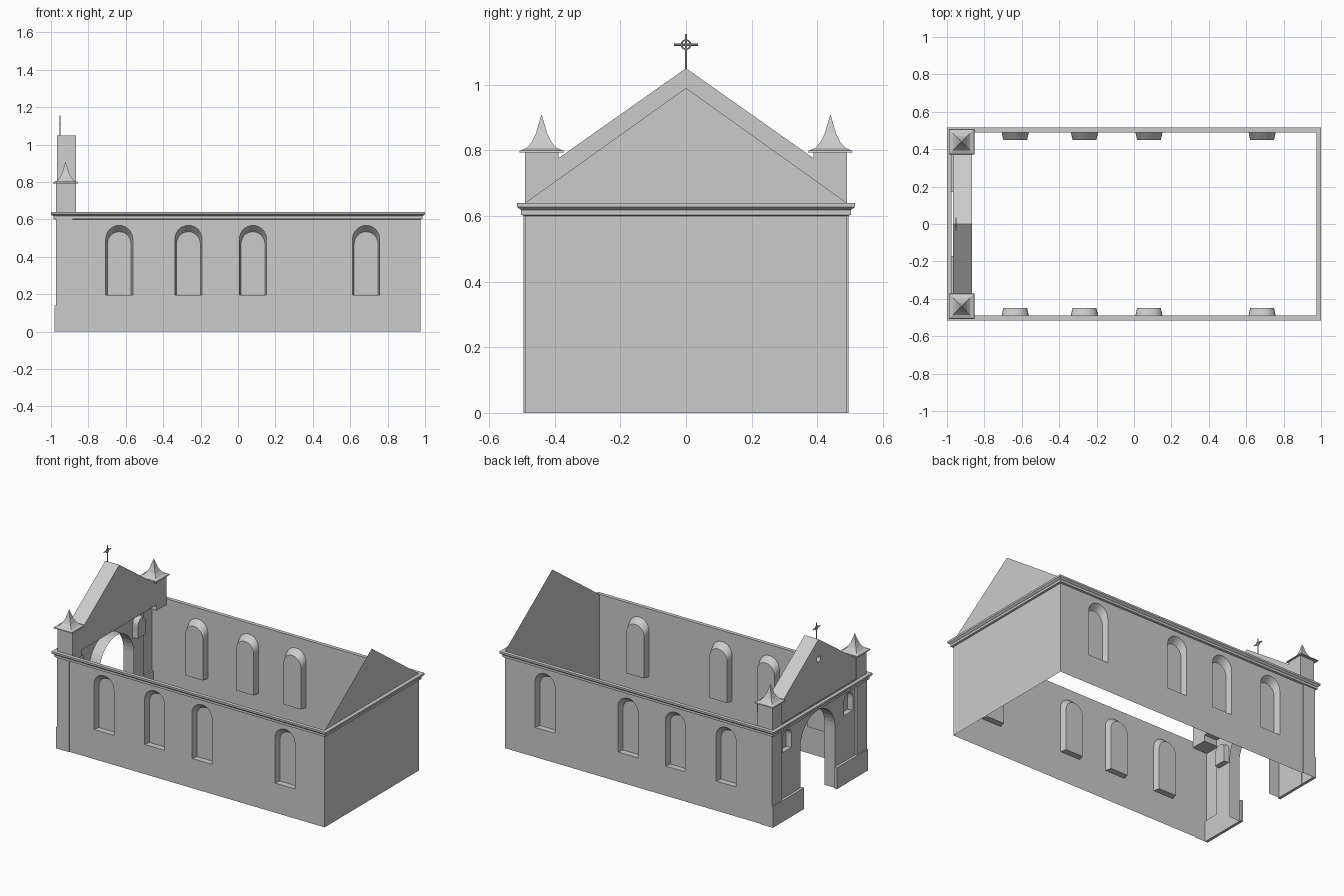
import bpy, bmesh, math
from mathutils import Vector, Matrix

cube = bpy.data.objects.get("Cube")
if cube:
    bpy.data.objects.remove(cube)

stone = bpy.data.materials.new("grey_stone")
stone.use_nodes = True
COLOUR = (0.6, 0.6, 0.6, 1)
stone.diffuse_color = COLOUR
stone.node_tree.nodes["Principled BSDF"].inputs["Base Color"].default_value = COLOUR

HX, HY = 0.975, 0.49      # half length and half width of the hall
EAVE, TOP = 0.60, 0.64    # underside and top of the cornice


def finish(name, bm):
    bmesh.ops.recalc_face_normals(bm, faces=bm.faces[:])
    mesh = bpy.data.meshes.new(name)
    bm.to_mesh(mesh)
    bm.free()
    mesh.materials.append(stone)
    ob = bpy.data.objects.new(name, mesh)
    bpy.context.collection.objects.link(ob)
    return ob


def arch(cx, z0, width, top, steps=14):
    """Round-headed outline from its left foot over the crown to its right foot."""
    r = width / 2
    head = [(cx - r * math.cos(math.pi * i / steps),
             top - r + r * math.sin(math.pi * i / steps)) for i in range(steps + 1)]
    return [(cx - r, z0)] + head + [(cx + r, z0)]


def reveal(bm, loop, place, depth, taper=1.0, cap=True, closed=True):
    """Side faces running inward from a loop, with an optional back panel."""
    mid = (min(p[0] for p in loop) + max(p[0] for p in loop)) / 2
    low = min(p[1] for p in loop)
    rise = (1 + 3 * taper) / 4
    outer = [bm.verts.new(place(u, v, 0)) for u, v in loop]
    inner = [bm.verts.new(place(mid + (u - mid) * taper, low + (v - low) * rise, depth))
             for u, v in loop]
    n = len(loop)
    for i in range(n if closed else n - 1):
        j = (i + 1) % n
        bm.faces.new((outer[i], outer[j], inner[j], inner[i]))
    if cap:
        bm.faces.new(inner)


def panel(bm, outline, holes, place):
    """Flat sheet with holes cut in it."""
    edges = []
    for loop in [outline] + holes:
        vs = [bm.verts.new(place(u, v, 0)) for u, v in loop]
        edges += [bm.edges.new((vs[i], vs[(i + 1) % len(vs)])) for i in range(len(vs))]
    bmesh.ops.triangle_fill(bm, edges=edges, use_beauty=True)
    bmesh.ops.dissolve_limit(bm, angle_limit=0.01, verts=bm.verts[:], edges=bm.edges[:])


def box(name, x, y, z):
    bm = bmesh.new()
    bmesh.ops.create_cube(bm, size=1)
    for v in bm.verts:
        v.co = Vector([(a + b) / 2 + c * (b - a) for (a, b), c in zip((x, y, z), v.co)])
    return finish(name, bm)


def rings(name, cx, cy, profile):
    """Loft of rectangles given as (half x, half y, z)."""
    bm = bmesh.new()
    corners = ((-1, -1), (1, -1), (1, 1), (-1, 1))
    loops = [[bm.verts.new((cx + sx * hx, cy + sy * hy, z)) for sx, sy in corners]
             for hx, hy, z in profile]
    for a, b in zip(loops, loops[1:]):
        for i in range(4):
            j = (i + 1) % 4
            bm.faces.new((a[i], a[j], b[j], b[i]))
    bmesh.ops.remove_doubles(bm, verts=bm.verts[:], dist=0.0001)
    return finish(name, bm)


def sheet(name, points):
    bm = bmesh.new()
    bm.faces.new([bm.verts.new(p) for p in points])
    return finish(name, bm)


def rod(name, start, end, radius):
    start, end = Vector(start), Vector(end)
    bm = bmesh.new()
    turn = (end - start).to_track_quat("Z", "Y").to_matrix().to_4x4()
    bmesh.ops.create_cone(bm, cap_ends=True, segments=8, radius1=radius, radius2=radius,
                          depth=(end - start).length,
                          matrix=Matrix.Translation((start + end) / 2) @ turn)
    return finish(name, bm)


# Long walls with four blind arched windows each
for side, label in ((-1, "front"), (1, "back")):
    def on_side(u, v, d, s=side):
        return (u, s * (HY - d), v)
    windows = [arch(cx, 0.195, 0.145, 0.568) for cx in (-0.635, -0.265, 0.08, 0.685)]
    bm = bmesh.new()
    panel(bm, [(-0.885, 0), (HX, 0), (HX, TOP), (-0.885, TOP)], windows, on_side)
    for w in windows:
        reveal(bm, w, on_side, 0.04, 0.88)
    finish(label + "_long_wall", bm)

# Plain end wall and its thin gable
sheet("end_wall", [(HX, -HY, 0), (HX, HY, 0), (HX, HY, TOP), (HX, -HY, TOP)])
sheet("end_gable", [(HX, -HY, TOP), (HX, HY, TOP), (HX, 0, 0.99)])


# Entrance wall with arched doorway and two small niches
def on_entrance(u, v, d):
    return (-0.96 + d, u, v)


door = arch(0, 0, 0.36, 0.58, 20)
niches = [arch(s * 0.32, 0.44, 0.09, 0.575, 10) for s in (-1, 1)]
bm = bmesh.new()
panel(bm, [(-0.39, 0)] + door + [(0.39, 0), (0.39, TOP), (-0.39, TOP)], niches, on_entrance)
reveal(bm, door, on_entrance, 0.075, cap=False, closed=False)
for n in niches:
    reveal(bm, n, on_entrance, 0.035, 0.9)
finish("entrance_wall", bm)

# Corner piers, plinths, turrets and flared spires
for s, label in ((-1, "front"), (1, "back")):
    plan = [(-0.885, HY), (-0.885, 0.495), (-0.972, 0.495), (-0.972, 0.39), (-0.96, 0.39)]
    bm = bmesh.new()
    cols = [[bm.verts.new((x, s * y, z)) for z in (0, TOP)] for x, y in plan]
    for a, b in zip(cols, cols[1:]):
        bm.faces.new((a[0], b[0], b[1], a[1]))
    finish(label + "_corner_pier", bm)
    box(label + "_plinth", (-0.98, -0.962), sorted((s * 0.17, s * 0.495)), (0, 0.14))
    box(label + "_turret", (-0.972, -0.865), sorted((s * 0.388, s * HY)), (EAVE, 0.797))
    widths = ((0, 0.793), (0.068, 0.793), (0.066, 0.799), (0.046, 0.807),
              (0.03, 0.825), (0.017, 0.852), (0, 0.91))
    rings(label + "_spire", -0.922, s * 0.44, [(w, w, z) for w, z in widths])

# Stepped cornice around the whole hall
steps = ((0, EAVE), (0.012, 0.603), (0.012, 0.618), (0.018, 0.622),
         (0.025, 0.628), (0.025, TOP), (0, TOP))
rings("cornice", 0, 0, [(HX + o, HY + o, z) for o, z in steps])


# Entrance gable with a small round recess
def on_gable(u, v, d):
    return (-0.967 + d, u, v)


gable = [(-0.39, TOP), (0.39, TOP), (0.39, 0.775), (0, 1.05), (-0.39, 0.775)]
oculus = [(0.02 * math.cos(math.tau * i / 16), 0.92 + 0.02 * math.sin(math.tau * i / 16))
          for i in range(16)]
bm = bmesh.new()
panel(bm, gable, [oculus], on_gable)
reveal(bm, gable, on_gable, 0.102)
reveal(bm, oculus, on_gable, 0.03)
finish("entrance_gable", bm)

# Raised roof seat on the inner face of the entrance gable
box_x = -0.863
sheet("roof_seat", [(box_x, -HY, TOP), (box_x, HY, TOP), (box_x, HY, 0.665),
                    (box_x, 0, 1.01), (box_x, -HY, 0.665)])

# Cross with ring
CX, CZ = -0.952, 1.122
rod("cross_post", (CX, 0, 1.04), (CX, 0, 1.155), 0.0035)
rod("cross_arm", (CX, -0.036, CZ), (CX, 0.036, CZ), 0.0035)
bpy.ops.mesh.primitive_torus_add(location=(CX, 0, CZ), rotation=(0, math.pi / 2, 0),
                                 major_radius=0.014, minor_radius=0.0025,
                                 major_segments=20, minor_segments=6)
ring = bpy.context.object
ring.name = "cross_ring"
ring.data.materials.append(stone)
